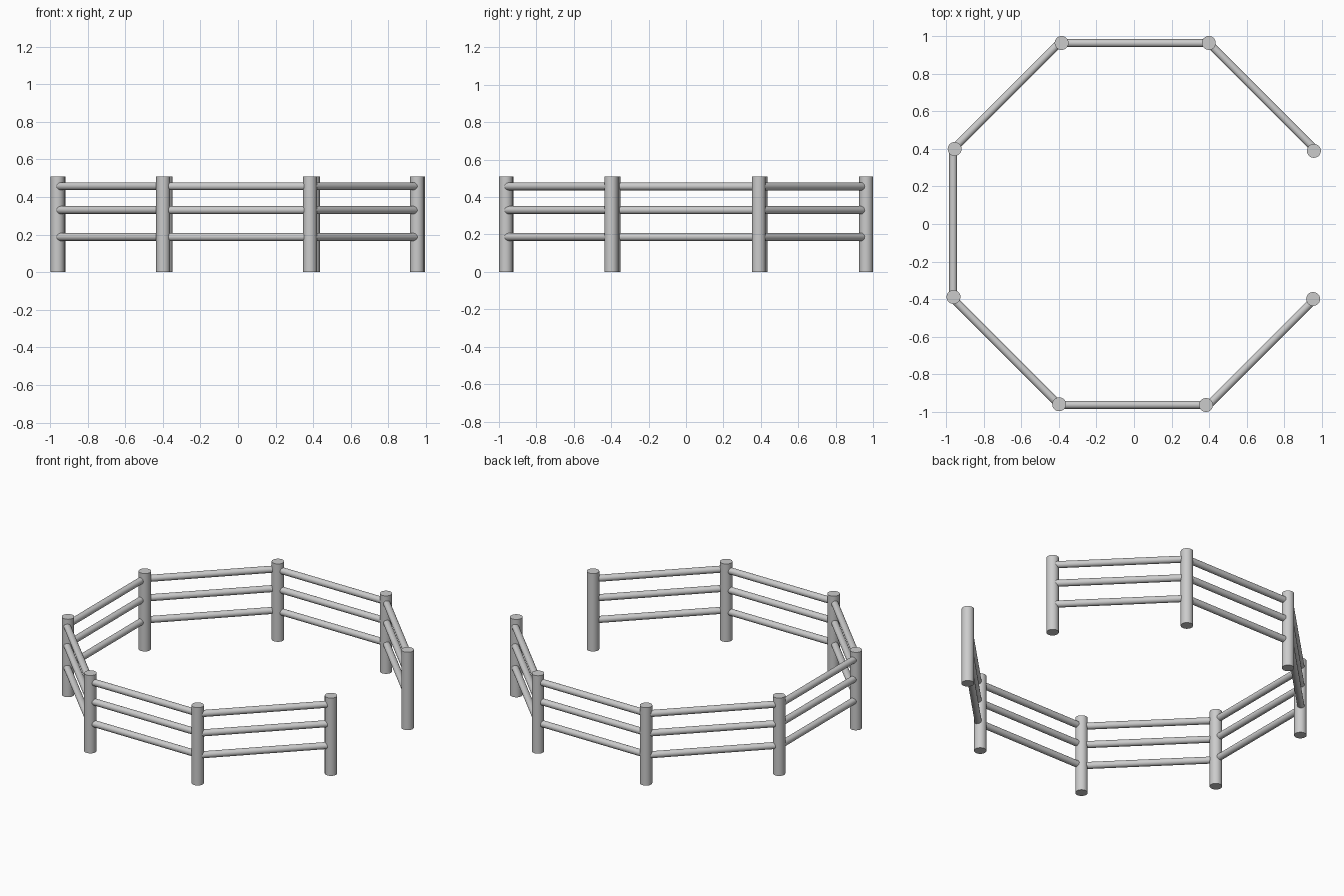
import bpy, math
from mathutils import Vector

if "Cube" in bpy.data.objects:
    bpy.data.objects.remove(bpy.data.objects["Cube"])

POST_R, POST_H = 0.037, 0.51
RAIL_R, RAIL_Z = 0.021, (0.187, 0.33, 0.457)
APOTHEM = 0.962

grey = bpy.data.materials.new("light_grey")
grey.diffuse_color = (0.6, 0.6, 0.6, 1)
grey.use_nodes = True
grey.node_tree.nodes["Principled BSDF"].inputs["Base Color"].default_value = grey.diffuse_color


def rod(name, a, b, radius):
    """Smooth cylinder running from point a to point b."""
    a, b = Vector(a), Vector(b)
    d = b - a
    bpy.ops.mesh.primitive_cylinder_add(vertices=32, radius=radius, depth=d.length,
                                        location=(a + b) / 2)
    ob = bpy.context.object
    ob.name = name
    ob.rotation_euler = d.to_track_quat('Z', 'Y').to_euler()
    ob.data.materials.append(grey)
    bpy.ops.object.shade_smooth_by_angle(angle=math.radians(40))
    return ob


# Eight posts, slightly off the ideal octagon corners, counter-clockwise
posts = [(0.957, 0.389), (0.398, 0.963), (-0.385, 0.963), (-0.954, 0.399),
         (-0.960, -0.388), (-0.398, -0.959), (0.383, -0.963), (0.953, -0.399)]
for i, (x, y) in enumerate(posts):
    rod(f"post_{i + 1}", (x, y, 0), (x, y, POST_H), POST_R)

# Three rails per side of the octagon, leaving the +x side open as the entrance
corner_r = APOTHEM / math.cos(math.pi / 8)
corners = [(corner_r * math.cos(math.pi / 8 + i * math.pi / 4),
            corner_r * math.sin(math.pi / 8 + i * math.pi / 4)) for i in range(8)]
for i in range(7):
    for j, z in enumerate(RAIL_Z):
        rod(f"rail_{i + 1}_{j + 1}", (*corners[i], z), (*corners[i + 1], z), RAIL_R)
